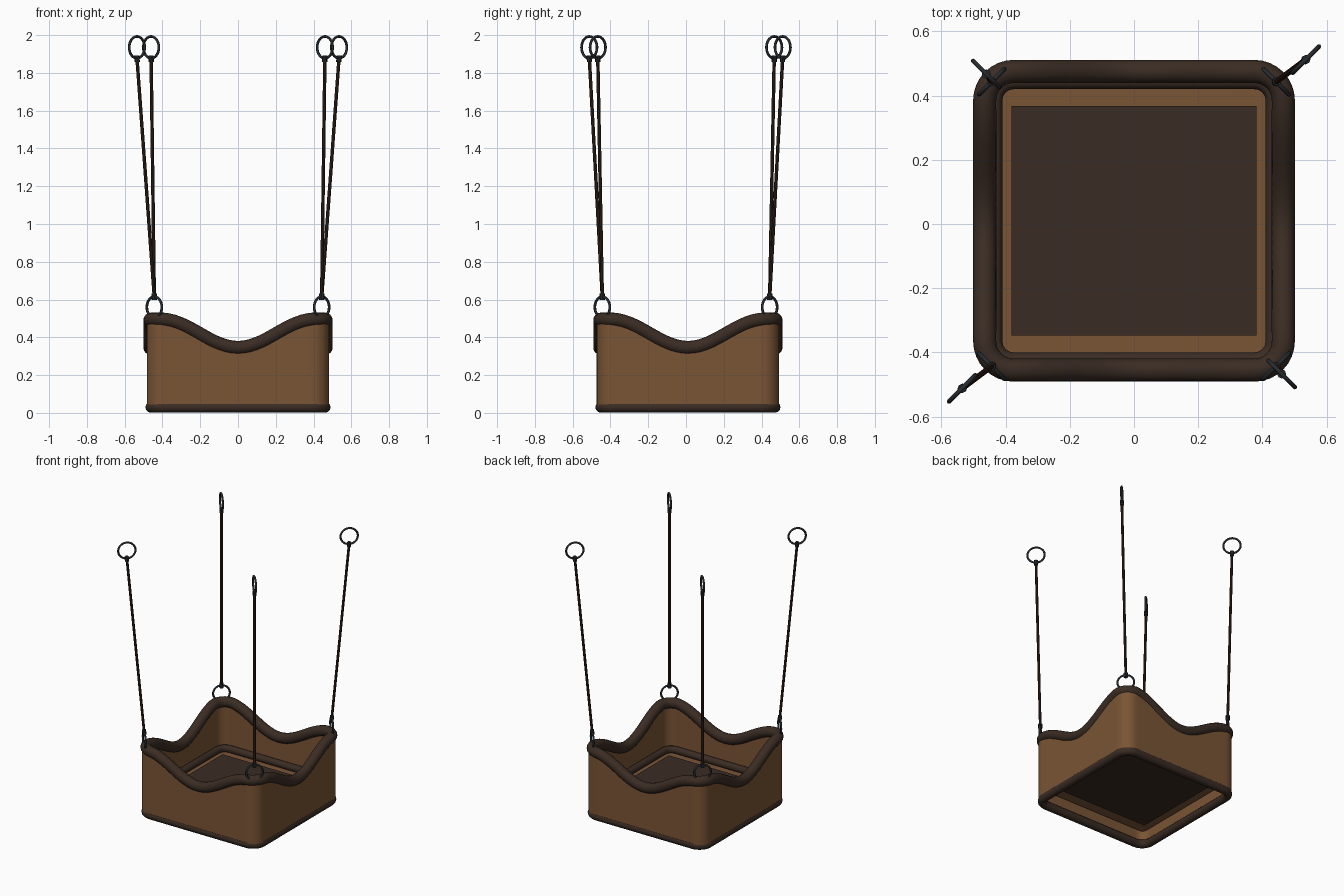
import bpy, bmesh, math
from mathutils import Vector

if "Cube" in bpy.data.objects:
    bpy.data.objects.remove(bpy.data.objects["Cube"])

CY = 0.01  # basket sits slightly back of the hanger centre


def mat(name, c):
    m = bpy.data.materials.new(name)
    m.diffuse_color = (*c, 1)
    m.use_nodes = True
    m.node_tree.nodes["Principled BSDF"].inputs["Base Color"].default_value = m.diffuse_color
    return m


BROWN = mat("leather brown", (0.195, 0.09, 0.035))
DARK = mat("dark brown", (0.042, 0.025, 0.017))
METAL = mat("dark metal", (0.02, 0.024, 0.028))
ROPE = mat("rope brown", (0.036, 0.018, 0.011))


def make(name, verts, faces, material, smooth=True):
    me = bpy.data.meshes.new(name)
    me.from_pydata([tuple(v) for v in verts], [], faces)
    bm = bmesh.new()
    bm.from_mesh(me)
    bmesh.ops.recalc_face_normals(bm, faces=bm.faces)
    bm.to_mesh(me)
    bm.free()
    me.materials.append(material)
    ob = bpy.data.objects.new(name, me)
    bpy.context.collection.objects.link(ob)
    if smooth:
        bpy.context.view_layer.objects.active = ob
        ob.select_set(True)
        bpy.ops.object.shade_smooth_by_angle(angle=math.radians(40))
        ob.select_set(False)
    return ob


def rounded_square(h, r, z, side=24, arc=8):
    """Closed loop; z is a function of (x, y)."""
    pts = []
    for k in range(4):
        a0 = k * math.pi / 2
        ca, sa = round(math.cos(a0)), round(math.sin(a0))
        loc = [(h, -(h - r) + 2 * (h - r) * i / side) for i in range(side)]
        loc += [(h - r + r * math.cos(t), h - r + r * math.sin(t))
                for t in (math.pi / 2 * i / arc for i in range(arc))]
        for x, y in loc:
            X, Y = x * ca - y * sa, x * sa + y * ca
            pts.append(Vector((X, Y + CY, z(X, Y))))
    return pts


def tube(name, path, r, material, sides=12):
    """Sweep a circle along a closed path."""
    n, verts, faces = len(path), [], []
    for i, p in enumerate(path):
        t = (path[(i + 1) % n] - path[i - 1]).normalized()
        s = t.cross(Vector((0, 0, 1))).normalized()
        u = s.cross(t)
        for j in range(sides):
            a = 2 * math.pi * j / sides
            verts.append(p + r * (math.cos(a) * s + math.sin(a) * u))
            j2, i2 = (j + 1) % sides, (i + 1) % n
            faces.append((i * sides + j, i * sides + j2, i2 * sides + j2, i2 * sides + j))
    return make(name, verts, faces, material)


def box(name, hx, hy, z0, z1, material):
    v = [(x, y + CY, z) for z in (z0, z1)
         for x, y in ((-hx, -hy), (hx, -hy), (hx, hy), (-hx, hy))]
    f = [(0, 1, 2, 3), (4, 5, 6, 7)] + [(i, (i + 1) % 4, 4 + (i + 1) % 4, 4 + i) for i in range(4)]
    return make(name, v, f, material, False)


def rod(name, a, b, r, material, sides=8):
    a, b = Vector(a), Vector(b)
    d = (b - a).normalized()
    s = d.cross(Vector((0, 1, 0))).normalized()
    u = d.cross(s)
    ang = [2 * math.pi * j / sides for j in range(sides)]
    v = [p + r * (math.cos(t) * s + math.sin(t) * u) for p in (a, b) for t in ang]
    f = [(j, (j + 1) % sides, sides + (j + 1) % sides, sides + j) for j in range(sides)]
    f += [tuple(range(sides)), tuple(range(sides, 2 * sides))]
    return make(name, v, f, material)


def ring(name, loc, direction, R, r):
    """Upright ring whose plane contains the given horizontal direction."""
    bpy.ops.mesh.primitive_torus_add(
        location=loc, rotation=(math.pi / 2, 0, math.atan2(direction[1], direction[0])),
        major_radius=R, minor_radius=r, major_segments=28, minor_segments=8)
    ob = bpy.context.object
    ob.name = name
    ob.data.materials.append(METAL)
    bpy.ops.object.shade_smooth_by_angle(angle=math.radians(60))
    ob.select_set(False)


# Height of the wavy top edge: high at corners, dipping at mid-side
def wave(x, y):
    t = min(1, min(abs(x), abs(y)) / 0.41)
    return 0.345 + 0.15 * (1 - math.cos(math.pi * t)) / 2


# Walls: outer and inner skins
loops = [rounded_square(0.483, 0.09, lambda x, y: 0.03),
         rounded_square(0.483, 0.09, wave),
         rounded_square(0.455, 0.065, wave),
         rounded_square(0.455, 0.065, lambda x, y: 0.03)]
n = len(loops[0])
make("basket_walls", [p for l in loops for p in l],
     [(k * n + i, k * n + (i + 1) % n, (k + 1) % 4 * n + (i + 1) % n, (k + 1) % 4 * n + i)
      for k in range(4) for i in range(n)], BROWN)

# Padded rim, bottom edge roll and inner floor trim
tube("padded_rim", rounded_square(0.465, 0.09, wave), 0.036, DARK, 16)
tube("bottom_roll", rounded_square(0.461, 0.075, lambda x, y: 0.03), 0.029, DARK)
tube("floor_trim", rounded_square(0.435, 0.06, lambda x, y: 0.17, 8, 4), 0.025, DARK)

# Floor frame and seat panel
box("floor_frame", 0.445, 0.445, 0.125, 0.15, BROWN)
box("seat_panel", 0.382, 0.358, 0.115, 0.16, DARK)

# Hangers: lower ring, rope with end knots, upper ring at each corner
for sx in (-1, 1):
    for sy in (-1, 1):
        tag = ("left" if sx < 0 else "right") + ("_front" if sy < 0 else "_back")
        low = Vector((sx * 0.443, sy * 0.443, 0.61))
        tx, ty = (0.535, 0.512) if sx == sy else (0.46, 0.467)
        high = Vector((sx * tx, sy * ty, 1.88))
        d = (high - low).normalized()
        ring("lower_ring_" + tag, (low.x, low.y, 0.56), (-sx, sy), 0.056, 0.007)
        ring("upper_ring_" + tag, (high.x, high.y, 1.935), (sx, sy), 0.058, 0.007)
        rod("rope_" + tag, low, high, 0.009, ROPE)
        rod("lower_knot_" + tag, low - d * 0.012, low + d * 0.022, 0.014, METAL)
        rod("upper_knot_" + tag, high - d * 0.022, high + d * 0.012, 0.014, METAL)
